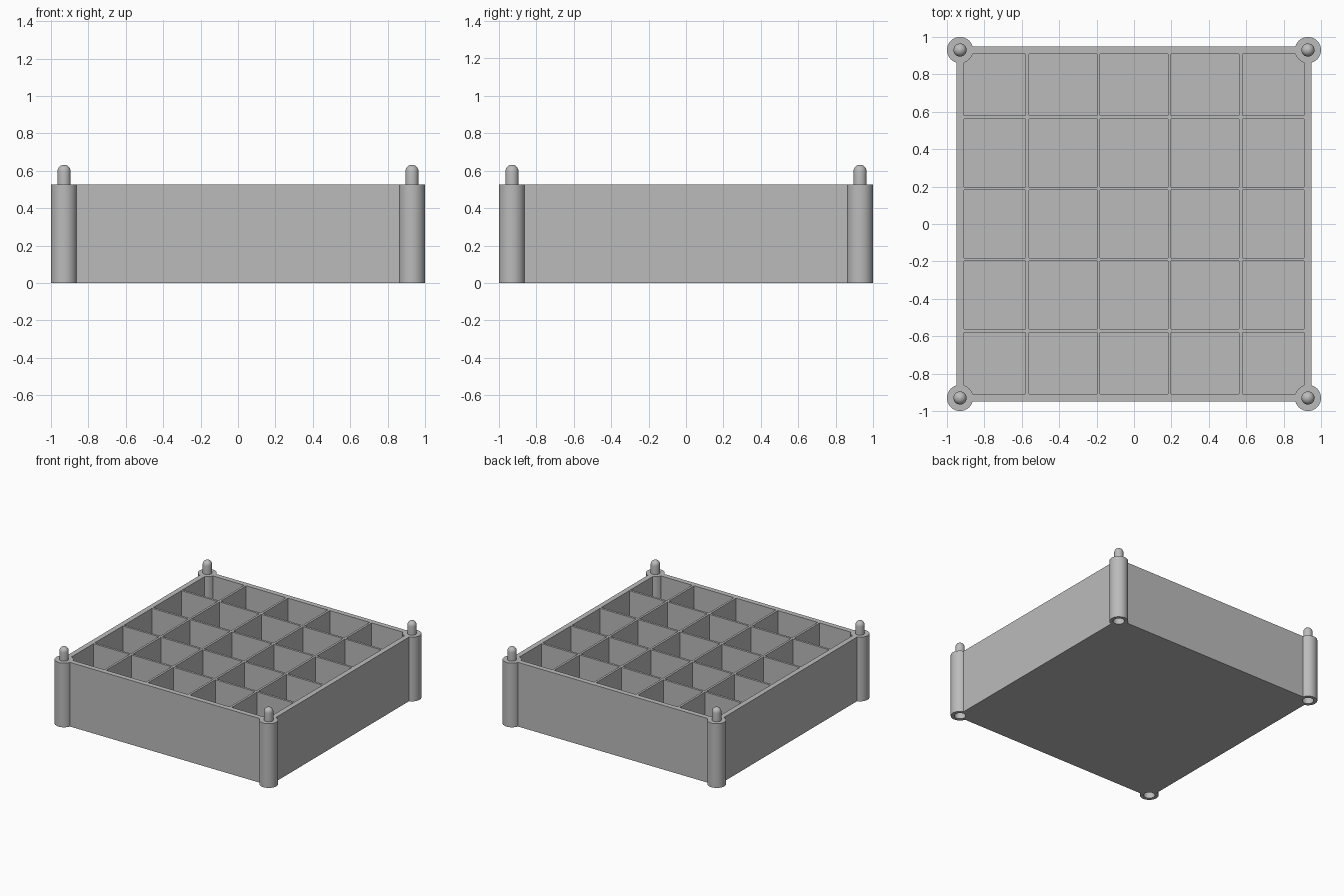
import bpy, bmesh, math
from mathutils import Matrix

if "Cube" in bpy.data.objects:
    bpy.data.objects.remove(bpy.data.objects["Cube"])

H = 0.527            # wall height
OUT, INN = 0.95, 0.908   # outer and inner half widths
FLOOR = 0.04
DIV = 0.018          # divider thickness
POST = 0.93          # post centre offset
CORNERS = [(sx * POST, sy * POST) for sx in (-1, 1) for sy in (-1, 1)]

grey = bpy.data.materials.new("grey plastic")
grey.diffuse_color = (0.5, 0.5, 0.5, 1)
grey.use_nodes = True
grey.node_tree.nodes["Principled BSDF"].inputs["Base Color"].default_value = grey.diffuse_color


def add_box(bm, x0, x1, y0, y1, z0, z1):
    m = (Matrix.Translation(((x0 + x1) / 2, (y0 + y1) / 2, (z0 + z1) / 2))
         @ Matrix.Diagonal((x1 - x0, y1 - y0, z1 - z0, 1)))
    bmesh.ops.create_cube(bm, size=1, matrix=m)


def add_lathe(bm, cx, cy, profile, n=48):
    """Closed solid of revolution; profile runs bottom to top as (radius, z)."""
    rings = []
    for r, z in profile:
        rings.append([bm.verts.new((cx + r * math.cos(2 * math.pi * i / n),
                                    cy + r * math.sin(2 * math.pi * i / n), z))
                      for i in range(n)])
    for a, b in zip(rings, rings[1:]):
        for i in range(n):
            j = (i + 1) % n
            bm.faces.new((a[i], a[j], b[j], b[i]))
    bm.faces.new(rings[0][::-1])
    bm.faces.new(rings[-1])


def finish(bm, name, helper=False):
    me = bpy.data.meshes.new(name)
    bm.to_mesh(me)
    bm.free()
    me.materials.append(grey)
    ob = bpy.data.objects.new(name, me)
    bpy.context.collection.objects.link(ob)
    ob.hide_render = helper
    if helper:
        ob.hide_set(True)
    return ob


def boolean(ob, other, op):
    mod = ob.modifiers.new(op.lower(), 'BOOLEAN')
    mod.operation, mod.object, mod.solver = op, other, 'EXACT'
    bpy.context.view_layer.objects.active = ob
    bpy.ops.object.modifier_apply(modifier=mod.name)
    bpy.data.objects.remove(other)


# tray block
bm = bmesh.new()
add_box(bm, -OUT, OUT, -OUT, OUT, 0, H)
tray = finish(bm, "divided_tray")

# five by five compartments, leaving the thin dividers standing
pitch = 2 * OUT / 5
spans = []
for i in range(5):
    a = -OUT + i * pitch + DIV / 2 if i else -INN
    b = -OUT + (i + 1) * pitch - DIV / 2 if i < 4 else INN
    spans.append((a, b))
bm = bmesh.new()
for x0, x1 in spans:
    for y0, y1 in spans:
        add_box(bm, x0, x1, y0, y1, FLOOR, H + 0.1)
boolean(tray, finish(bm, "compartment_cutter", True), 'DIFFERENCE')

# corner posts with round-topped stacking pins
R, PIN, TOP = 0.07, 0.035, 0.632
dome = [(PIN * math.cos(t), TOP - PIN + PIN * math.sin(t))
        for t in [math.radians(a) for a in (0, 15, 30, 45, 60, 75, 86)]]
bm = bmesh.new()
for cx, cy in CORNERS:
    add_lathe(bm, cx, cy, [(R, 0), (R, H), (PIN, H)] + dome)
boolean(tray, finish(bm, "corner_posts", True), 'UNION')

# sockets under the posts
bm = bmesh.new()
for cx, cy in CORNERS:
    add_lathe(bm, cx, cy, [(0.043, -0.1), (0.043, 0.12)])
boolean(tray, finish(bm, "socket_cutter", True), 'DIFFERENCE')

# smooth the round surfaces, keep the corners crisp
tray.select_set(True)
bpy.context.view_layer.objects.active = tray
bpy.ops.object.shade_smooth_by_angle(angle=math.radians(30))
